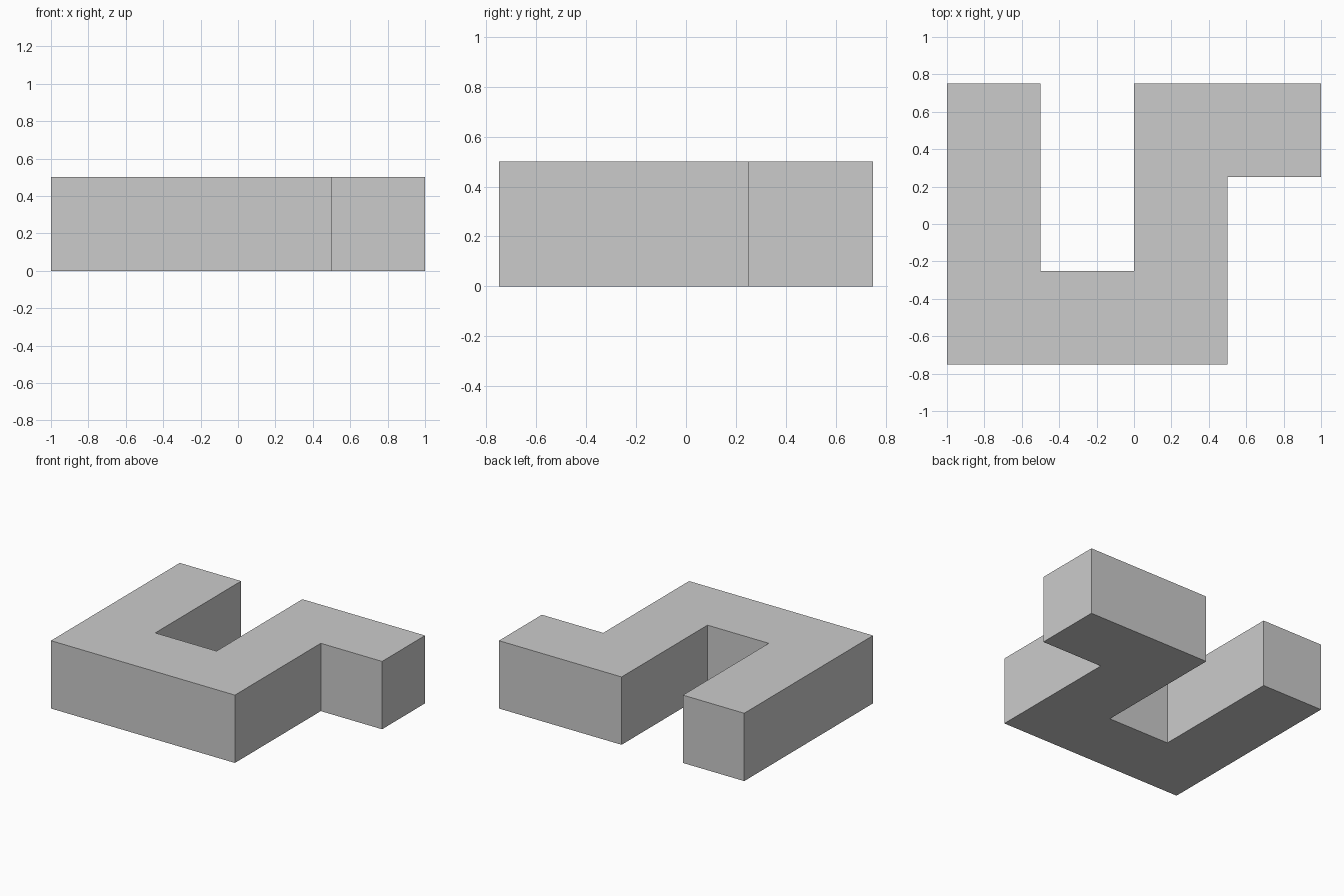
import bpy, bmesh

if "Cube" in bpy.data.objects:
    bpy.data.objects.remove(bpy.data.objects["Cube"])

# One flat grey for the whole block
grey = bpy.data.materials.new("light_grey")
grey.diffuse_color = (0.6, 0.6, 0.6, 1.0)
grey.use_nodes = True
grey.node_tree.nodes["Principled BSDF"].inputs["Base Color"].default_value = grey.diffuse_color

HEIGHT = 0.5

# Hooked U outline seen from above, counter-clockwise
outline = [(-1, -0.75), (0.5, -0.75), (0.5, 0.25), (1, 0.25), (1, 0.75),
           (0, 0.75), (0, -0.25), (-0.5, -0.25), (-0.5, 0.75), (-1, 0.75)]

# Extrude the outline up into a solid block
bm = bmesh.new()
base = bm.faces.new([bm.verts.new((x, y, 0)) for x, y in outline])
top = bmesh.ops.extrude_face_region(bm, geom=[base], use_keep_orig=True)["geom"]
bmesh.ops.translate(bm, vec=(0, 0, HEIGHT),
                    verts=[v for v in top if isinstance(v, bmesh.types.BMVert)])
bmesh.ops.recalc_face_normals(bm, faces=bm.faces)

mesh = bpy.data.meshes.new("hooked_block")
bm.to_mesh(mesh)
bm.free()
mesh.materials.append(grey)
block = bpy.data.objects.new("hooked_block", mesh)
bpy.context.collection.objects.link(block)
